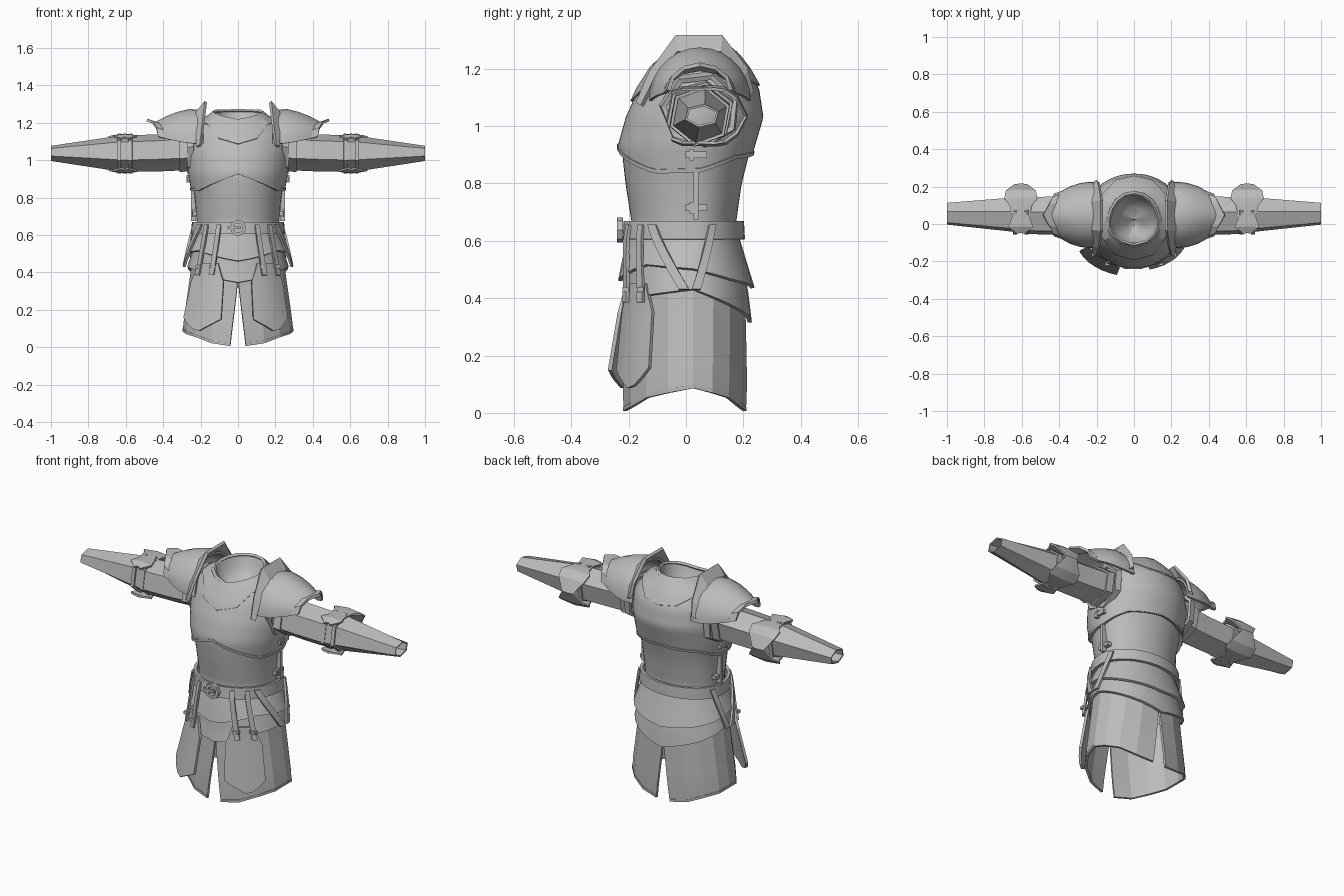
import bpy, bmesh
from math import pi, sin, cos, radians

cube = bpy.data.objects.get("Cube")
if cube:
    bpy.data.objects.remove(cube)

steel = bpy.data.materials.new("grey_steel")
steel.use_nodes = True
GREY = (0.5, 0.5, 0.5, 1)
steel.diffuse_color = GREY
steel.node_tree.nodes["Principled BSDF"].inputs["Base Color"].default_value = GREY


def lookup(table, v):
    """Linear interpolation in rows of (key, value, ...)."""
    if v <= table[0][0]:
        return table[0][1:]
    for a, b in zip(table, table[1:]):
        if v <= b[0]:
            t = (v - a[0]) / (b[0] - a[0])
            return [p + (q - p) * t for p, q in zip(a[1:], b[1:])]
    return table[-1][1:]


# Body cross-sections: height, half width, front y, back y
BODY = [(0, .288, -.215, .205), (.1, .29, -.215, .208), (.42, .245, -.195, .2),
        (.6, .225, -.2, .18), (.66, .22, -.19, .175), (.8, .232, -.212, .195),
        (.93, .255, -.226, .228), (1.03, .262, -.198, .258), (1.13, .25, -.152, .243),
        (1.2, .2, -.107, .203), (1.24, .135, -.08, .172), (1.28, .095, -.045, .135)]
MID_Y = .025


def on_body(angle, z, gap):
    """Point around the body; angle 0 is the front, pi the back."""
    half, front, back = lookup(BODY, z)
    depth = (MID_Y - front if cos(angle) > 0 else back - MID_Y) + gap
    return ((half + gap) * sin(angle), MID_Y - depth * cos(angle), z)


def finish(name, bm, thick=0.0, mirror=False, smooth=35):
    bmesh.ops.remove_doubles(bm, verts=bm.verts, dist=.0005)
    bmesh.ops.recalc_face_normals(bm, faces=bm.faces)
    mesh = bpy.data.meshes.new(name)
    bm.to_mesh(mesh)
    bm.free()
    mesh.materials.append(steel)
    ob = bpy.data.objects.new(name, mesh)
    bpy.context.collection.objects.link(ob)
    if thick:
        mod = ob.modifiers.new("Thickness", 'SOLIDIFY')
        mod.thickness, mod.offset = thick, 0
    if mirror:
        ob.modifiers.new("Mirror", 'MIRROR')
    if smooth:
        # Apply the modifiers first so that plate rims stay sharp
        bpy.ops.object.select_all(action='DESELECT')
        ob.select_set(True)
        bpy.context.view_layer.objects.active = ob
        bpy.ops.object.convert(target='MESH')
        bpy.ops.object.shade_smooth_by_angle(angle=radians(smooth))


def sheet(name, rows, closed=False, **kw):
    """Skin a grid of points; closed joins each row into a ring."""
    bm = bmesh.new()
    grid = [[bm.verts.new(p) for p in row] for row in rows]
    n = len(grid[0])
    for a, b in zip(grid, grid[1:]):
        for i in range(n if closed else n - 1):
            j = (i + 1) % n
            bm.faces.new((a[i], a[j], b[j], b[i]))
    finish(name, bm, **kw)


def plate(name, top, bottom, gap, flare=0.0, lo=lambda t: -pi, hi=lambda t: pi,
          cols=32, steps=8, thick=.014, **kw):
    """Body-hugging plate. top and bottom map turn (0 front, 1 back) to height."""
    rows = []
    for r in range(steps + 1):
        t = r / steps
        row = []
        for c in range(cols + 1):
            ang = lo(t) + (hi(t) - lo(t)) * c / cols
            turn = abs(ang) / pi
            z0, z1 = lookup(top, turn)[0], lookup(bottom, turn)[0]
            row.append(on_body(ang, z0 + (z1 - z0) * t, gap + flare * t))
        rows.append(row)
    sheet(name, rows, thick=thick, **kw)


def level(z):
    return [(0, z)]


def shifted(table, dz):
    return [(k, z + dz) for k, z in table]


def box(name, centre, size, **kw):
    bm = bmesh.new()
    bmesh.ops.create_cube(bm, size=1)
    for v in bm.verts:
        v.co = [c + p * s for c, p, s in zip(centre, v.co, size)]
    finish(name, bm, smooth=0, **kw)


# Breastplate, abdomen plate and their raised edge
NECK = [(0, 1.205), (.3, 1.235), (.6, 1.255), (1, 1.258)]
CHEST = [(0, .925), (.17, .875), (.32, .835), (.55, .84), (.75, .885), (1, .9)]
plate("breastplate", NECK, CHEST, .005, steps=16, cols=48)
plate("chest_edge", shifted(CHEST, .014), CHEST, .01, steps=1, cols=48, thick=.012)
plate("abdomen_plate", shifted(CHEST, .04), level(.62), -.008, cols=48)

# Collar with pointed front and back, its neck rim and the lining inside
COLLAR = [(0, 1.085), (.125, 1.115), (.25, 1.19), (.5, 1.21), (.75, 1.19), (.875, 1.15), (1, 1.14)]
plate("collar", NECK, COLLAR, .016, cols=16, thick=.012, smooth=20)
plate("collar_rim", shifted(NECK, .01), shifted(NECK, -.012), .012, cols=16, steps=1, smooth=20)
lining = []
for scale, drop in ((1, 0), (.85, .06), (.5, .11), (.01, .13)):
    ring = [on_body(a, lookup(NECK, abs(a) / pi)[0], 0)
            for a in [pi * (i / 12 - 1) for i in range(24)]]
    lining.append([(x * scale, MID_Y + (y - MID_Y) * scale, z - drop) for x, y, z in ring])
sheet("neck_lining", lining, closed=True, smooth=60)

# Belt with ring buckle
plate("belt", level(.668), level(.605), .018, steps=1, thick=.016)
buckle = [[(r * cos(a), y, .638 + r * sin(a)) for a in [pi * i / 4 for i in range(8)]]
          for r, y in ((.026, -.22), (.026, -.24), (.044, -.24), (.044, -.22))]
sheet("buckle_ring", buckle, closed=True, smooth=0)
box("buckle_tongue", (-.02, -.235, .638), (.07, .012, .014))

# Layered waist lames
LAME_A = [(0, .46), (.1, .475), (.28, .515), (.5, .5), (.75, .46), (1, .435)]
LAME_B = [(0, .345), (.1, .36), (.28, .41), (.5, .43), (.75, .37), (1, .315)]
plate("lower_waist_lame", level(.53), LAME_B, .0, .02, cols=28, steps=4)
plate("upper_waist_lame", level(.61), LAME_A, .0, .034, cols=28, steps=4)

# Skirt panels with slits at front and back
HEM = [(0, .004), (.12, .01), (.28, .055), (.5, .086), (.72, .055), (.88, .01), (1, .004)]


def slit(t):
    return max(.004, .145 * (t - .2) / .8)


plate("skirt", level(.45), HEM, 0, lo=slit, hi=lambda t: pi - slit(t),
      cols=8, steps=6, thick=.012, mirror=True, smooth=15)
plate("skirt_hem", shifted(HEM, .014), HEM, .002, lo=lambda t: .15, hi=lambda t: pi - .15,
      cols=8, steps=1, thick=.012, mirror=True, smooth=15)

# Hip guards with pointed ends, the right one hanging further out
GUARD = [(.08, .15), (.2, .085), (.25, .1), (.32, .165)]
for name, side, gap, flare in (("left_hip_guard", 1, .022, .012), ("right_hip_guard", -1, .03, .034)):
    plate(name, level(.45), GUARD, gap, flare,
          lo=lambda t: side * (.4 - .14 * min(1, t * 3)),
          hi=lambda t: side * (.84 + .14 * min(1, t * 3)), cols=6, steps=6, smooth=15)


# Hanging straps: angle at belt, angle at end, end height, half width
def strap(start, end, low, width):
    def mid(t):
        return start + (end - start) * t
    plate("hanging_strap", level(.655), level(low), .03, .017, lo=lambda t: mid(t) - width,
          hi=lambda t: mid(t) + width, cols=1, steps=6, thick=.012, mirror=True, smooth=0)


for settings in ((.42, .5, .385, .05), (.74, .82, .385, .05),
                 (.95, 1.45, .43, .07), (1.95, 1.62, .43, .07)):
    strap(*settings)
for ang in (.49, .81):
    x, y, z = on_body(ang, .43, .047)
    box("strap_loop", (x, y, z), (.034, .022, .016), mirror=True)

# Side fastening: seam strip with two clasps
box("side_seam", (.238, .035, .8), (.028, .016, .25), mirror=True)
for z, x in ((.715, .23), (.9, .259)):
    box("side_clasp", (x, .035, z), (.026, .075, .022), mirror=True)
    box("clasp_pin", (x + .004, .02, z), (.026, .014, .04), mirror=True)


# Sleeves and bands: rows of x, centre y, centre z, radius y, radius z
def tube(name, rows, sides, turn=20, **kw):
    angles = [2 * pi * i / sides + radians(turn) for i in range(sides)]
    rings = [[(x, cy + ry * cos(a), cz + rz * sin(a)) for a in angles]
             for x, cy, cz, ry, rz in rows]
    sheet(name, rings, closed=True, mirror=True, smooth=0, **kw)


tube("sleeves", [(.2, .05, 1.05, .11, .098), (.4, .045, 1.04, .105, .097), (.57, .045, 1.035, .101, .095),
                 (.64, .05, 1.035, .094, .092), (1, .055, 1.036, .058, .037)], 6, thick=.008)
tube("armhole_rims", [(.235, .05, 1.06, .135, .13), (.268, .05, 1.055, .128, .12)], 7, thick=.018)
tube("shoulder_bands", [(.27, .048, 1.05, .118, .105), (.312, .048, 1.045, .115, .103)], 6, thick=.014)
for x in (.565, .625):
    tube("elbow_bands", [(x, .048, 1.035, .106, .103), (x + .02, .048, 1.035, .104, .101)], 6, thick=.012)

# Elbow guards: y, height above arm centre, half width, wrapped round the back
WRAP = [(-.05, .085, .02), (-.015, .1, .065), (.04, .1, .045), (.1, .102, .06), (.135, .096, .088),
        (.175, .065, .08), (.208, .0, .035)]
WRAP += [(y, -h, w) for y, h, w in WRAP[-2::-1]]
sheet("elbow_guards", [[(.605 - w, y, 1.035 + h * .92), (.605, y + .004, 1.035 + h),
                        (.605 + w, y, 1.035 + h * .92)] for y, h, w in WRAP],
      thick=.01, mirror=True, smooth=20)

# Shoulder guards: x, top z, half depth, lower edge z, sweep back of the ends
DOME = [(.205, 1.262, .17, 1.088, .02), (.26, 1.268, .172, 1.088, .02), (.32, 1.253, .164, 1.095, .03),
        (.38, 1.23, .148, 1.105, .04), (.44, 1.198, .12, 1.115, .05)]


def arches(rows, steps):
    angles = [pi * (i / steps - .5) for i in range(steps + 1)]
    return [[(x - sweep * abs(sin(a)), .048 + hy * sin(a), low + (top - low) * cos(a))
             for a in angles] for x, top, hy, low, sweep in rows]


sheet("shoulder_domes", arches(DOME, 14), thick=.012, mirror=True)
sheet("shoulder_lips", arches([DOME[-1], (.487, 1.215, .108, 1.125, .06)], 6),
      thick=.014, mirror=True, smooth=0)

# Upright neck guards along the inner edge of each shoulder
FLANGE = [(-.17, 1.08), (-.125, 1.185), (-.035, 1.312), (.125, 1.312), (.21, 1.2), (.23, 1.12)]
sheet("neck_guards", [[(.172 + (1.312 - z) * .12, y, z) for y, z in FLANGE],
                      [(.218, .045 + (y - .045) * .92, z - .01 - (z - 1.08) * .2) for y, z in FLANGE]],
      thick=.016, mirror=True, smooth=0)
